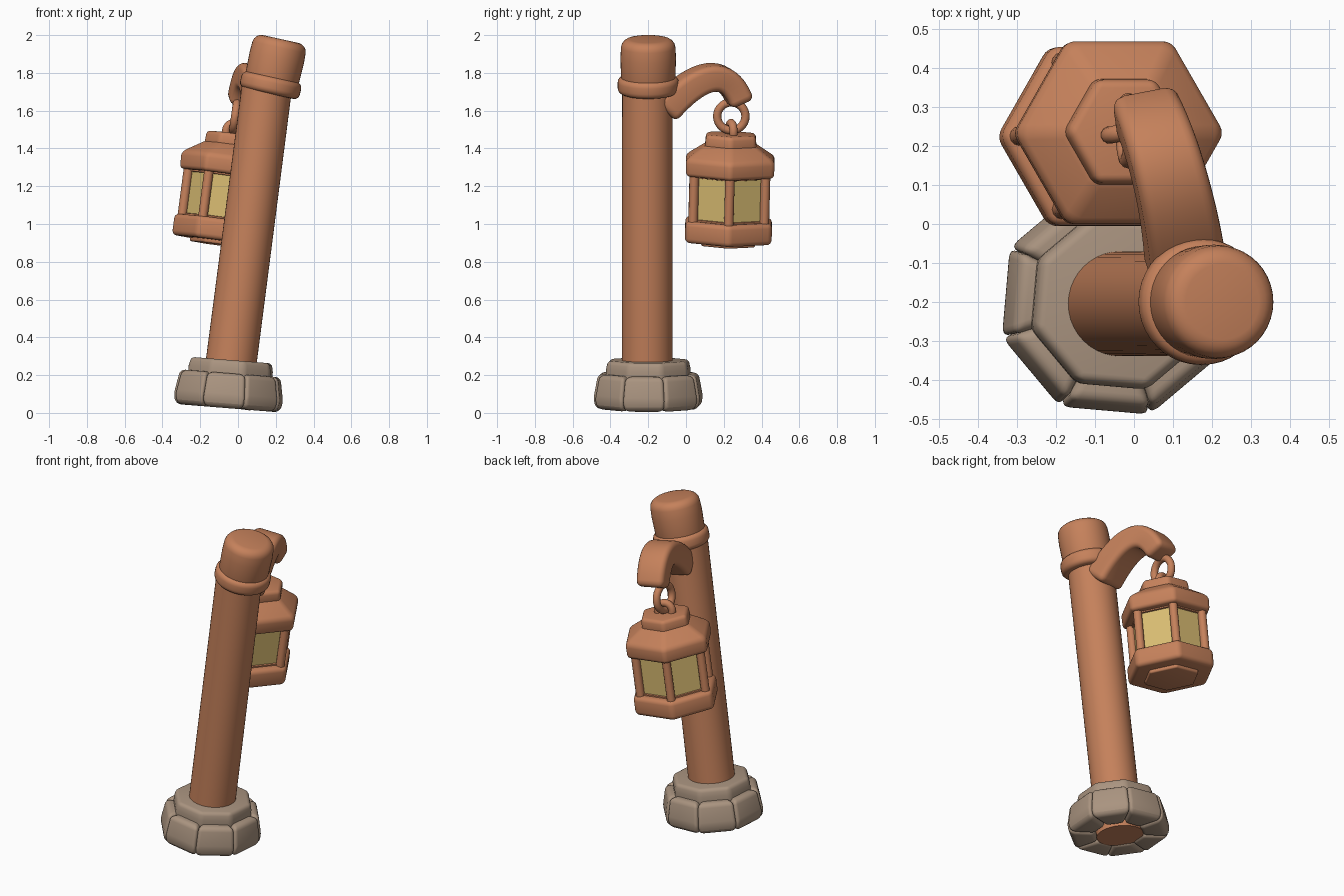
import bpy, bmesh
from math import sin, cos, pi, radians
from mathutils import Vector, Matrix
from mathutils.geometry import interpolate_bezier

if "Cube" in bpy.data.objects:
    bpy.data.objects.remove(bpy.data.objects["Cube"])


def material(name, rgb):
    m = bpy.data.materials.new(name)
    m.use_nodes = True
    color = (*rgb, 1)
    m.diffuse_color = color
    bsdf = next(n for n in m.node_tree.nodes if n.type == 'BSDF_PRINCIPLED')
    bsdf.inputs["Base Color"].default_value = color
    bsdf.inputs["Roughness"].default_value = 0.8
    return m


WOOD = material("warm_wood", (0.56, 0.22, 0.105))
STONE = material("grey_stone", (0.40, 0.295, 0.215))
GLASS = material("yellow_glass", (0.70, 0.51, 0.17))


def tilted(loc, degrees):
    """Frame at loc, leaning towards +x."""
    return Matrix.Translation(loc) @ Matrix.Rotation(radians(degrees), 4, 'Y')


def finish(name, bm, mats, frame=Matrix(), bevel=0.0, segments=4):
    bmesh.ops.recalc_face_normals(bm, faces=bm.faces)
    mesh = bpy.data.meshes.new(name)
    bm.to_mesh(mesh)
    bm.free()
    for m in mats:
        mesh.materials.append(m)
    obj = bpy.data.objects.new(name, mesh)
    bpy.context.collection.objects.link(obj)
    obj.matrix_world = frame
    bpy.ops.object.select_all(action='DESELECT')
    obj.select_set(True)
    bpy.context.view_layer.objects.active = obj
    if bevel:
        mod = obj.modifiers.new("rounded_edges", 'BEVEL')
        mod.width, mod.segments = bevel, segments
        mod.limit_method, mod.angle_limit = 'ANGLE', radians(25)
        bpy.ops.object.convert(target='MESH')
    bpy.ops.object.shade_smooth_by_angle(angle=radians(38))
    return obj


def loft(rings):
    """Skin a list of vertex rings and close both ends."""
    bm = bmesh.new()
    rows = [[bm.verts.new(p) for p in ring] for ring in rings]
    n = len(rows[0])
    for a, b in zip(rows, rows[1:]):
        for i in range(n):
            j = (i + 1) % n
            bm.faces.new((a[i], a[j], b[j], b[i]))
    bm.faces.new(rows[0][::-1])
    bm.faces.new(rows[-1])
    return bm


def turned(profile, sides, start=0.0, x=0.0, y=0.0):
    """Surface of revolution from (radius, height) pairs."""
    angles = [start + 2 * pi * i / sides for i in range(sides)]
    return loft([[(x + r * cos(a), y + r * sin(a), z) for a in angles]
                 for r, z in profile])


# Stone footing: eight rounded blocks below an octagonal collar
base = tilted((-0.055, -0.2, 0.025), 4.6)
half = pi / 8
for k in range(8):
    mid = radians(-5) + k * pi / 4

    def slab(inner, outer, z):
        pts = []
        for r, s in ((inner, -1), (outer, -1), (outer, 1), (inner, 1)):
            a = mid + s * half
            pts.append((r / cos(half) * cos(a), r / cos(half) * sin(a), z))
        return pts

    finish(f"footing_stone_{k + 1}",
           loft([slab(0.13, 0.268, 0), slab(0.13, 0.284, 0.05),
                 slab(0.13, 0.26, 0.185)]), [STONE], base, 0.035)
finish("footing_collar",
       turned([(0.236, 0.13), (0.236, 0.21), (0.226, 0.255)], 8,
              radians(-5) + half),
       [STONE], base, 0.02)

# Leaning post with its band and rounded cap
finish("post", turned([(0.135, 0), (0.133, 1.74)], 40), [WOOD],
       tilted((-0.067, -0.205, 0.03), 7.4))
top = tilted((0.173, -0.2, 1.735), 12.5)
finish("post_band", turned([(0.162, -0.045), (0.162, 0.045)], 40),
       [WOOD], top, 0.03)
finish("post_cap", turned([(0.143, 0), (0.147, 0.15), (0.142, 0.25)], 40),
       [WOOD], top, 0.045)

# Curved arm: a rectangular section swept along an arc
ends = [Vector(p) for p in ((0.135, -0.12, 1.60), (0.12, 0.05, 1.79),
                            (0.07, 0.21, 1.86), (0.03, 0.29, 1.64))]
path = interpolate_bezier(*ends, 20)
rings = []
for i, p in enumerate(path):
    t = i / (len(path) - 1)
    ahead = (path[min(i + 1, len(path) - 1)] - path[max(i - 1, 0)]).normalized()
    side = Vector((1, 0.2, -0.13))
    side = (side - ahead * side.dot(ahead)).normalized()
    up = side.cross(ahead)
    w = 0.1 - 0.015 * t
    h = 0.075 - 0.01 * t
    rings.append([p + side * w * sx + up * h * sz
                  for sx, sz in ((-1, -1), (1, -1), (1, 1), (-1, 1))])
finish("arm", loft(rings), [WOOD], bevel=0.035)


# Hanging rings
def torus(name, loc, major, minor, turn):
    section = 12
    bm = bmesh.new()
    rows = []
    for i in range(28):
        a = 2 * pi * i / 28
        row = []
        for j in range(section):
            b = 2 * pi * j / section
            r = major + minor * cos(b)
            row.append(bm.verts.new((r * cos(a), minor * sin(b), r * sin(a))))
        rows.append(row)
    for i, row in enumerate(rows):
        after = rows[(i + 1) % len(rows)]
        for j in range(section):
            k = (j + 1) % section
            bm.faces.new((row[j], row[k], after[k], after[j]))
    finish(name, bm, [WOOD], tilted(loc, 8) @ Matrix.Rotation(turn, 4, 'Z'))


torus("hanging_ring", (-0.015, 0.24, 1.57), 0.075, 0.022, pi / 2)
torus("lantern_loop", (-0.02, 0.24, 1.49), 0.045, 0.022, radians(15))

# Six-sided lantern
lamp = tilted((-0.035, 0.235, 1.35), 7.5) @ Matrix.Rotation(radians(-1.5), 4, 'X')
finish("lantern_roof",
       turned([(0.268, -0.09), (0.272, 0), (0.15, 0.075)], 6),
       [WOOD], lamp, 0.02)
finish("lantern_crown", turned([(0.158, 0.05), (0.152, 0.128)], 6),
       [WOOD], lamp, 0.02)
finish("lantern_floor", turned([(0.265, -0.445), (0.265, -0.33)], 6),
       [WOOD], lamp, 0.025)
finish("lantern_underplate", turned([(0.165, -0.465), (0.165, -0.43)], 6),
       [WOOD], lamp, 0.01)
for k in range(6):
    a = k * pi / 3
    finish(f"lantern_bar_{k + 1}",
           turned([(0.025, -0.345), (0.025, -0.08)], 12, 0,
                  0.218 * cos(a), 0.218 * sin(a)), [WOOD], lamp)

# Window frames with recessed panes
bm = turned([(0.215, -0.34), (0.215, -0.08)], 6)
bm.normal_update()
walls = [f for f in bm.faces if abs(f.normal.z) < 0.5]
bmesh.ops.inset_individual(bm, faces=walls, thickness=0.025, depth=0)
bmesh.ops.inset_individual(bm, faces=walls, thickness=0.003, depth=-0.01)
for f in walls:
    f.material_index = 1
finish("lantern_windows", bm, [WOOD, GLASS], lamp)
